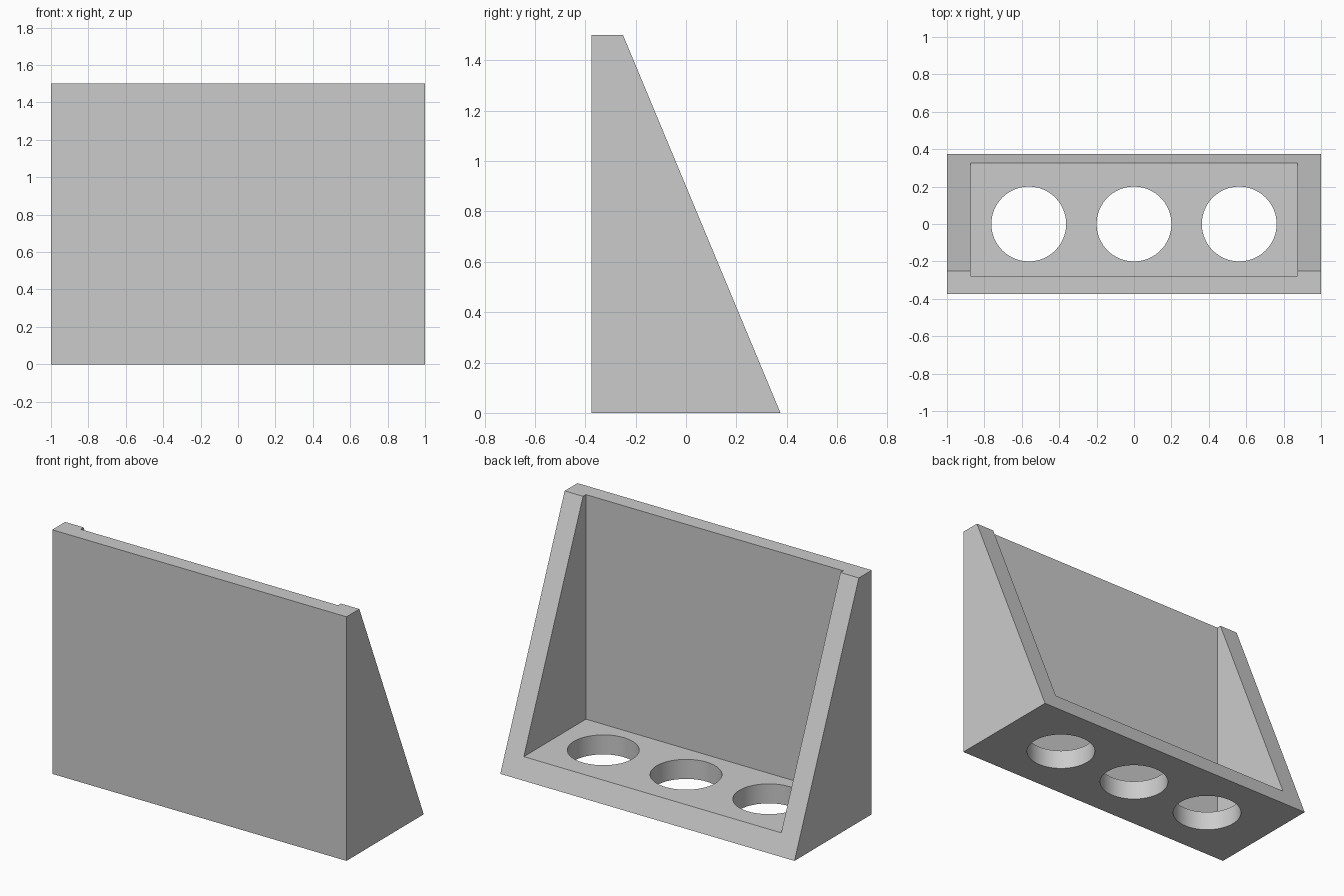
import bpy
import bmesh

default = bpy.data.objects.get("Cube")
if default:
    bpy.data.objects.remove(default, do_unlink=True)

GREY = (0.6, 0.6, 0.6, 1.0)
grey = bpy.data.materials.new("light grey")
grey.use_nodes = True
grey.diffuse_color = GREY
grey.node_tree.nodes["Principled BSDF"].inputs["Base Color"].default_value = GREY


def extrude_profile(name, profile, half_width):
    """Extrude a closed (y, z) profile symmetrically along x."""
    bm = bmesh.new()
    face = bm.faces.new([bm.verts.new((-half_width, y, z)) for y, z in profile])
    side = bmesh.ops.extrude_face_region(bm, geom=[face])["geom"]
    moved = [v for v in side if isinstance(v, bmesh.types.BMVert)]
    bmesh.ops.translate(bm, verts=moved, vec=(2 * half_width, 0, 0))
    bmesh.ops.recalc_face_normals(bm, faces=bm.faces)
    mesh = bpy.data.meshes.new(name)
    bm.to_mesh(mesh)
    bm.free()
    obj = bpy.data.objects.new(name, mesh)
    bpy.context.collection.objects.link(obj)
    obj.data.materials.append(grey)
    return obj


def cut(target, cutter):
    """Subtract the cutter from the target and discard it."""
    cutter.hide_render = True
    mod = target.modifiers.new("cut", 'BOOLEAN')
    mod.operation = 'DIFFERENCE'
    mod.solver = 'EXACT'
    mod.object = cutter
    bpy.ops.object.select_all(action='DESELECT')
    bpy.context.view_layer.objects.active = target
    target.select_set(True)
    bpy.ops.object.modifier_apply(modifier=mod.name)
    bpy.data.objects.remove(cutter, do_unlink=True)


# Wedge body: upright front, sloping back
holder = extrude_profile(
    "holder_body",
    [(-0.375, 0), (0.375, 0), (-0.25, 1.5), (-0.375, 1.5)], 1.0)

# Pocket leaves a front panel, two cheeks and a floor
pocket = extrude_profile(
    "pocket_cutter",
    [(-0.278, 0.12), (0.6, 0.12), (0.6, 1.7), (-0.278, 1.7)], 0.875)
cut(holder, pocket)

# Three round holes through the floor
for x in (-0.5625, 0, 0.5625):
    bpy.ops.mesh.primitive_cylinder_add(
        vertices=64, radius=0.2, depth=0.4, location=(x, 0, 0.06))
    hole = bpy.context.object
    hole.name = "hole_cutter"
    hole.data.materials.append(grey)
    cut(holder, hole)

bpy.ops.object.shade_smooth_by_angle(angle=0.5)
